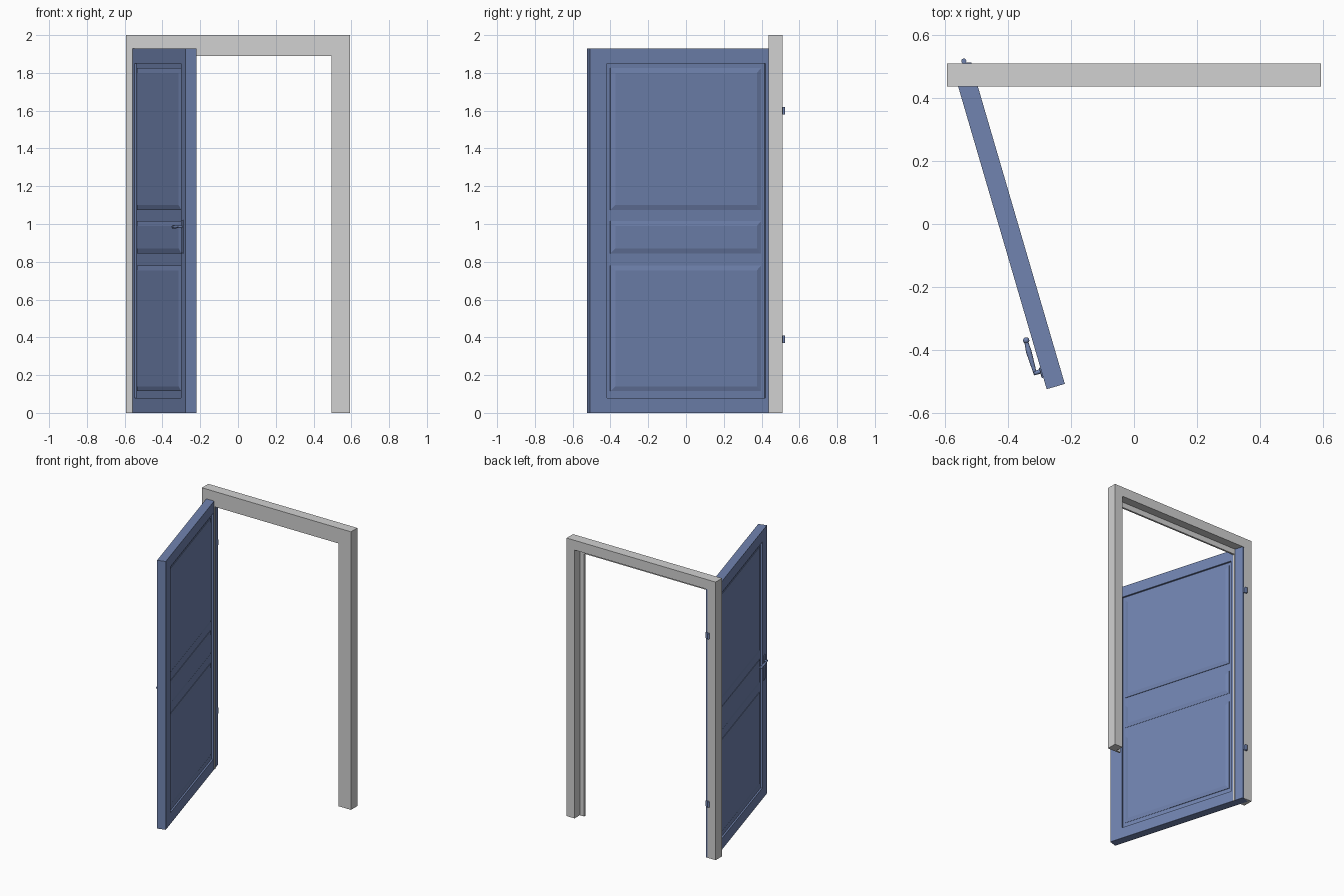
import bpy, bmesh, math
from mathutils import Matrix, Vector

cube = bpy.data.objects.get("Cube")
if cube:
    bpy.data.objects.remove(cube, do_unlink=True)


def material(name, rgb):
    m = bpy.data.materials.new(name)
    m.use_nodes = True
    m.diffuse_color = (*rgb, 1)
    m.node_tree.nodes["Principled BSDF"].inputs["Base Color"].default_value = (*rgb, 1)
    return m


BLUE = material("slate_blue", (0.165, 0.23, 0.435))
GREY = material("light_grey", (0.64, 0.64, 0.64))

# Door space: x runs from the hinge edge, y is depth (0 = back face)
OPEN = Matrix.Translation((-0.517, 0.51, 0)) @ Matrix.Rotation(math.radians(-73.7), 4, 'Z')
WIDTH, HEIGHT, THICK, RECESS = 1.06, 1.93, 0.06, 0.012


def finish(bm, name, mat, matrix=Matrix(), smooth=False):
    bmesh.ops.recalc_face_normals(bm, faces=bm.faces)
    me = bpy.data.meshes.new(name)
    bm.to_mesh(me)
    bm.free()
    me.materials.append(mat)
    ob = bpy.data.objects.new(name, me)
    bpy.context.collection.objects.link(ob)
    ob.matrix_world = matrix
    if smooth:
        bpy.ops.object.select_all(action='DESELECT')
        ob.select_set(True)
        bpy.context.view_layer.objects.active = ob
        bpy.ops.object.shade_smooth_by_angle(angle=math.radians(40))
    return ob


def rect(x0, x1, z0, z1, y, inset=0):
    x0, x1, z0, z1 = x0 + inset, x1 - inset, z0 + inset, z1 - inset
    return [(x0, y, z0), (x1, y, z0), (x1, y, z1), (x0, y, z1)]


def loft(loops, name, mat, matrix=Matrix()):
    """Skin a stack of closed loops and cap both ends."""
    bm = bmesh.new()
    rings = [[bm.verts.new(p) for p in loop] for loop in loops]
    n = len(rings[0])
    for a, b in zip(rings, rings[1:]):
        for i in range(n):
            j = (i + 1) % n
            bm.faces.new((a[i], a[j], b[j], b[i]))
    bm.faces.new(rings[0])
    bm.faces.new(rings[-1])
    return finish(bm, name, mat, matrix)


def rod(name, p, q, r1, r2, matrix=Matrix()):
    p, q = Vector(p), Vector(q)
    d = q - p
    m = Matrix.Translation((p + q) / 2) @ d.to_track_quat('Z', 'Y').to_matrix().to_4x4()
    bm = bmesh.new()
    bmesh.ops.create_cone(bm, cap_ends=True, segments=16, radius1=r1, radius2=r2,
                          depth=d.length, matrix=m)
    return finish(bm, name, BLUE, matrix, True)


# Rebated frame: an L profile carried up, across and down the opening
profile = [(0, 0, 0.437), (0.098, 0.11, 0.437), (0.098, 0.11, 0.45),
           (0.063, 0.07, 0.45), (0.063, 0.07, 0.51), (0, 0, 0.51)]
stations = []
for side, z_top in ((-1, 0), (-1, 1), (1, 1), (1, 0)):
    stations.append([(side * (0.593 - dx), y, (2 - dz) * z_top) for dx, dz, y in profile])
loft(stations, "door_frame", GREY)

# Door leaf with a shallow recess on both faces
field = (0.094, 0.968, 0.08, 1.85)
leaf = (0, WIDTH, 0, HEIGHT)
loft([rect(*field, -THICK + RECESS), rect(*field, -THICK), rect(*leaf, -THICK),
      rect(*leaf, 0), rect(*field, 0), rect(*field, -RECESS)], "door_leaf", BLUE, OPEN)

# Raised panels with sloping borders, on both faces
for level, z0, z1 in (("lower", 0.115, 0.78), ("middle", 0.845, 1.015), ("upper", 1.075, 1.825)):
    for face, base, out in (("front", -THICK + RECESS, -1), ("back", -RECESS, 1)):
        area = (0.115, 0.946, z0, z1)
        loft([rect(*area, base - out * 0.002), rect(*area, base + out * 0.003),
              rect(*area, base + out * 0.010, 0.025)],
             level + "_panel_" + face, BLUE, OPEN)

# Handle on the front face
plate = (0.988, 1.022, 0.845, 1.022)
loft([rect(*plate, -THICK + 0.001), rect(*plate, -THICK - 0.003),
      rect(*plate, -THICK - 0.005, 0.003)], "handle_plate", BLUE, OPEN)
rod("handle_stem", (1.0, -0.062, 0.985), (1.0, -0.084, 0.985), 0.007, 0.007, OPEN)
rod("handle_lever_root", (1.005, -0.081, 0.985), (0.93, -0.081, 0.985), 0.005, 0.009, OPEN)
rod("handle_lever_tip", (0.93, -0.081, 0.985), (0.897, -0.080, 0.985), 0.009, 0.006, OPEN)
bm = bmesh.new()
bmesh.ops.create_uvsphere(bm, u_segments=16, v_segments=8, radius=0.01,
                          matrix=Matrix.Translation((0.893, -0.079, 0.985)))
finish(bm, "handle_knob", BLUE, OPEN, True)

# Hinges at the back of the frame
for level, z in (("lower", 0.39), ("upper", 1.6)):
    rod(level + "_hinge_pin", (-0.54, 0.517, z - 0.02), (-0.54, 0.517, z + 0.02), 0.008, 0.008)
    wing = (-0.54, -0.515, z - 0.02, z + 0.02)
    loft([rect(*wing, 0.508), rect(*wing, 0.513)], level + "_hinge_leaf", BLUE)
